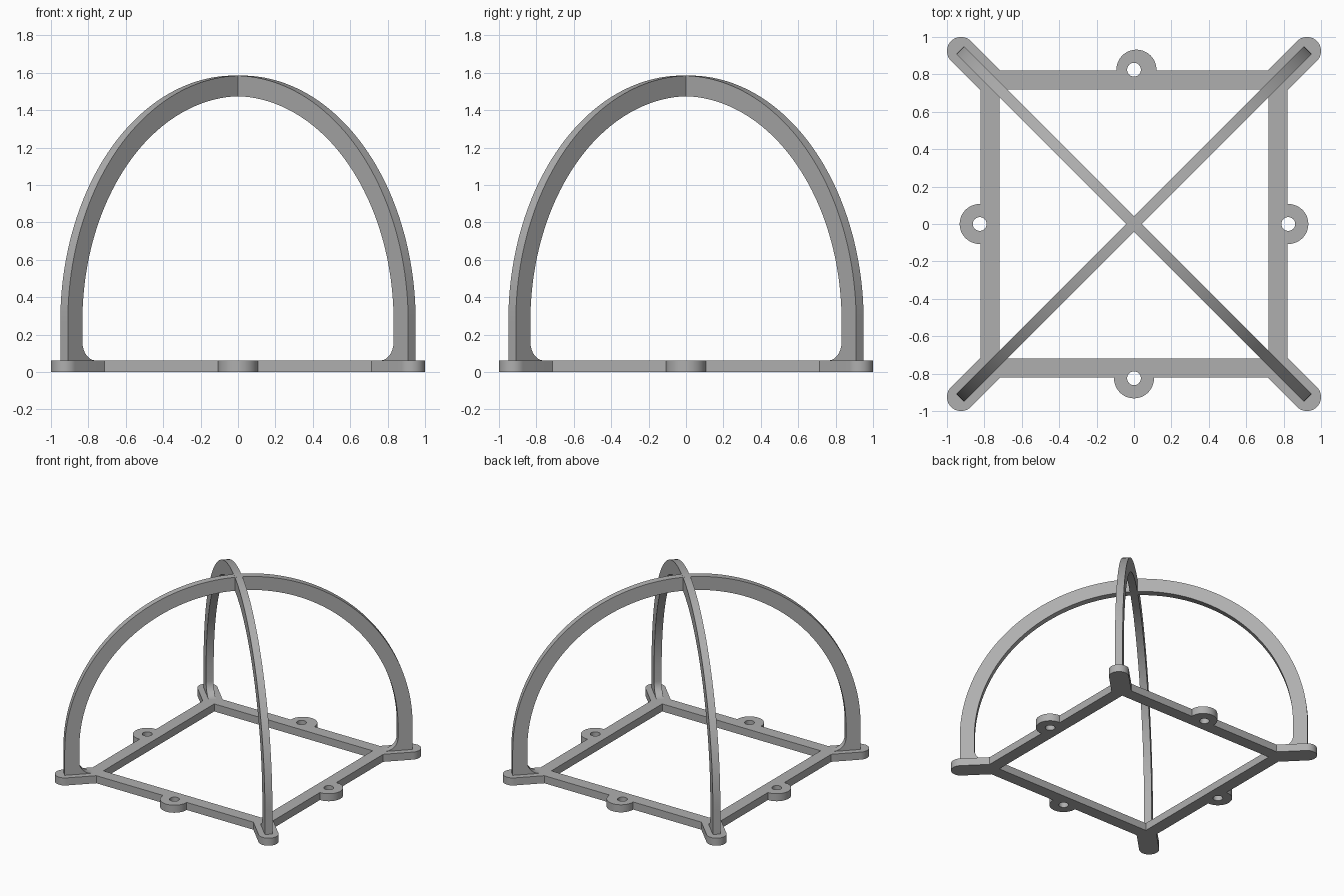
import bpy, bmesh
from math import sin, cos, radians, pi
from mathutils import Matrix, Vector

cube = bpy.data.objects.get("Cube")
if cube:
    bpy.data.objects.remove(cube)

GREY = (0.43, 0.43, 0.43, 1)
mat = bpy.data.materials.new("mid grey")
mat.use_nodes = True
mat.diffuse_color = GREY
mat.node_tree.nodes["Principled BSDF"].inputs["Base Color"].default_value = GREY


def arc(cx, cy, r, start, end, steps):
    """Points on a circular arc, angles in degrees."""
    angles = [radians(start + (end - start) * i / steps) for i in range(steps + 1)]
    return [Vector((cx + r * cos(a), cy + r * sin(a), 0)) for a in angles]


def plate(name, loops, thickness, matrix):
    """Filled flat outline (inner loops are holes), extruded and placed."""
    curve = bpy.data.curves.new(name, "CURVE")
    curve.dimensions = "2D"
    curve.fill_mode = "BOTH"
    curve.extrude = thickness / 2
    for loop in loops:
        spline = curve.splines.new("POLY")
        spline.points.add(len(loop) - 1)
        for point, co in zip(spline.points, loop):
            point.co = (co[0], co[1], 0, 1)
        spline.use_cyclic_u = True
    obj = bpy.data.objects.new(name, curve)
    bpy.context.collection.objects.link(obj)
    bpy.ops.object.select_all(action="DESELECT")
    obj.select_set(True)
    bpy.context.view_layer.objects.active = obj
    bpy.ops.object.convert(target="MESH")
    obj = bpy.context.object
    bm = bmesh.new()
    bm.from_mesh(obj.data)
    bmesh.ops.remove_doubles(bm, verts=bm.verts, dist=0.0001)
    bmesh.ops.transform(bm, matrix=matrix, verts=bm.verts)
    bmesh.ops.recalc_face_normals(bm, faces=bm.faces)
    bm.to_mesh(obj.data)
    bm.free()
    obj.data.materials.clear()
    obj.data.materials.append(mat)
    bpy.ops.object.shade_smooth_by_angle(angle=radians(30))
    return obj


# Base frame: square ring with rounded corner arms and drilled side tabs
EDGE, INNER, HEIGHT = 0.82, 0.72, 0.062
ARM, ARM_R = 0.925, 0.075
TAB, TAB_R, HOLE_R = 0.825, 0.107, 0.037
reach = EDGE - ARM_R * 2 ** 0.5
outline, holes = [], []
for side in range(4):
    turn = Matrix.Rotation(side * pi / 2, 3, "Z")
    shift = -0.013 if side == 2 else 0      # the back tab sits slightly off centre
    points = arc(-ARM, -ARM, ARM_R, 135, 315, 24)
    points += [Vector((-reach, -EDGE, 0)), Vector((shift - TAB_R, -EDGE, 0))]
    points += arc(shift, -TAB, TAB_R, 180, 360, 32)
    points += [Vector((shift + TAB_R, -EDGE, 0)), Vector((reach, -EDGE, 0))]
    outline += [turn @ p for p in points]
    holes.append([turn @ p for p in arc(0, -TAB, HOLE_R, 0, 345, 23)])
opening = [(-INNER, -INNER), (INNER, -INNER), (INNER, INNER), (-INNER, INNER)]
plate("base_frame", [outline, opening] + holes, HEIGHT,
      Matrix.Translation((0, 0, HEIGHT / 2)))

# Two crossing arches: half rings on straight legs, filleted at the inner feet
OUT_R, IN_R, SPRING, WIDTH, FILLET = 1.315, 1.205, 0.27, 0.057, 0.1
FOOT = HEIGHT / 2
arch = [Vector((OUT_R, FOOT, 0))] + arc(0, SPRING, OUT_R, 0, 180, 96)
arch += [Vector((-OUT_R, FOOT, 0)), Vector((FILLET - IN_R, FOOT, 0))]
arch += arc(FILLET - IN_R, HEIGHT + FILLET, FILLET, 270, 180, 10)
arch += arc(0, SPRING, IN_R, 180, 0, 96)
arch += arc(IN_R - FILLET, HEIGHT + FILLET, FILLET, 0, -90, 10)
arch += [Vector((IN_R - FILLET, FOOT, 0))]
for name, angle in (("arch_rising_diagonal", 45), ("arch_falling_diagonal", -45)):
    upright = Matrix.Rotation(radians(angle), 4, "Z") @ Matrix.Rotation(pi / 2, 4, "X")
    plate(name, [arch], WIDTH, upright)
